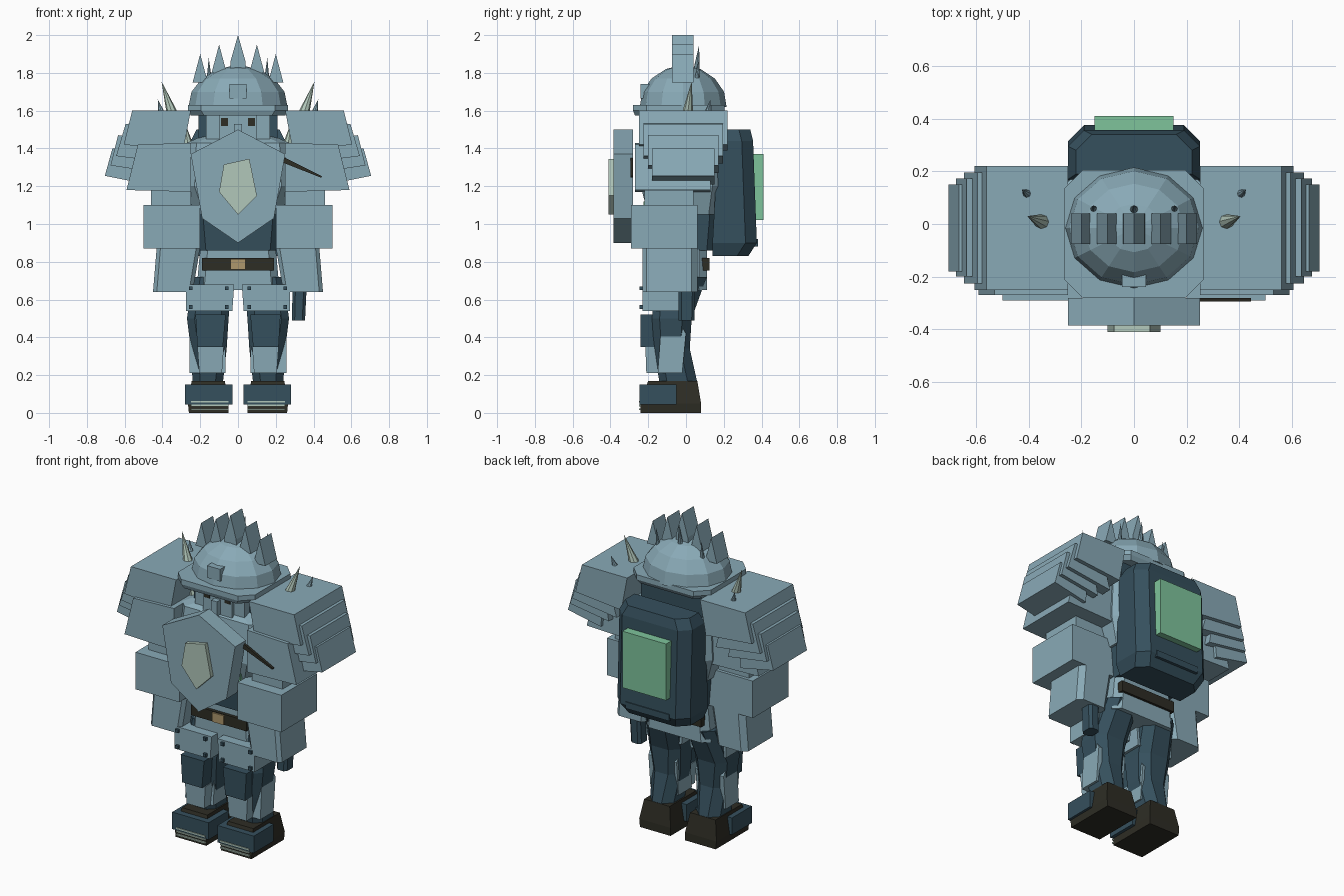
import bpy, bmesh, math
from mathutils import Vector

cube = bpy.data.objects.get("Cube")
if cube:
    bpy.data.objects.remove(cube, do_unlink=True)


def material(name, rgb):
    m = bpy.data.materials.new(name)
    m.use_nodes = True
    m.diffuse_color = (*rgb, 1)
    m.node_tree.nodes["Principled BSDF"].inputs["Base Color"].default_value = (*rgb, 1)
    return m


STEEL = material("steel blue", (0.25, 0.40, 0.47))
NAVY = material("dark navy", (0.036, 0.08, 0.11))
DARK = material("dark brown", (0.027, 0.026, 0.018))
GREEN = material("mint green", (0.21, 0.55, 0.33))
TAN = material("buckle tan", (0.42, 0.31, 0.15))
CREAM = material("pale cream", (0.44, 0.57, 0.49))


def finish(name, bm, mat, mirror=False):
    """Make an object, plus its mirrored twin when asked."""
    bmesh.ops.recalc_face_normals(bm, faces=bm.faces)
    for side, label in ((1, "left_"), (-1, "right_")) if mirror else ((1, ""),):
        if side < 0:
            for v in bm.verts:
                v.co.x *= -1
            bmesh.ops.reverse_faces(bm, faces=bm.faces)
        mesh = bpy.data.meshes.new(label + name)
        bm.to_mesh(mesh)
        mesh.materials.append(mat)
        bpy.context.collection.objects.link(bpy.data.objects.new(label + name, mesh))
    bm.free()


def skin(name, rings, mat, mirror=False):
    """Join rings of points into a closed solid."""
    bm = bmesh.new()
    loops = [[bm.verts.new(p) for p in ring] for ring in rings]
    n = len(loops[0])
    for a, b in zip(loops, loops[1:]):
        for i in range(n):
            j = (i + 1) % n
            bm.faces.new((a[i], a[j], b[j], b[i]))
    bm.faces.new(loops[0])
    bm.faces.new(loops[-1])
    finish(name, bm, mat, mirror)


def box(name, x, y, z, mat, mirror=False):
    skin(name, [[(x[0], y[0], h), (x[1], y[0], h), (x[1], y[1], h), (x[0], y[1], h)]
                for h in z], mat, mirror)


def loft(name, sections, mat, front=0, back=0, mirror=False):
    """Stack of rectangles (z, x0, x1, y0, y1) with chamfered corners."""
    rings = []
    for z, x0, x1, y0, y1 in sections:
        f, b = front, back
        ring = [(x0 + f, y0), (x1 - f, y0)]
        ring += [(x1, y0 + f)] if f else []
        ring += [(x1, y1 - b), (x1 - b, y1)] if b else [(x1, y1)]
        ring += [(x0 + b, y1), (x0, y1 - b)] if b else [(x0, y1)]
        ring += [(x0, y0 + f)] if f else []
        rings.append([(px, py, z) for px, py in ring])
    skin(name, rings, mat, mirror)


def prism(name, pts, y, mat, mirror=False):
    """Front outline of (x, z) points, extruded in depth."""
    skin(name, [[(px, d, pz) for px, pz in pts] for d in y], mat, mirror)


def spike(name, base, tip, r, mat, mirror=False):
    base, tip = Vector(base), Vector(tip)
    turn = Vector((0, 0, 1)).rotation_difference(tip - base)
    bm = bmesh.new()
    bmesh.ops.create_cone(bm, cap_ends=True, segments=8, radius1=r, radius2=0,
                          depth=(tip - base).length)
    for v in bm.verts:
        v.co = turn @ v.co + (base + tip) / 2
    finish(name, bm, mat, mirror)


# Boots and toe caps
loft("boot", [(0, 0.05, 0.26, -0.24, 0.08), (0.05, 0.05, 0.265, -0.24, 0.08),
              (0.17, 0.07, 0.245, -0.2, 0.06)], DARK, mirror=True)
box("toe_cap", (0.03, 0.28), (-0.245, -0.05), (0.045, 0.15), NAVY, True)
for i in range(3):
    z = 0.015 + i * 0.02
    box(f"toe_stripe_{i}", (0.05, 0.25), (-0.25, -0.24), (z, z + 0.009), CREAM, True)

# Legs with knee and shin armour
loft("leg", [(0.16, 0.08, 0.24, -0.14, 0.06), (0.34, 0.06, 0.25, -0.17, 0.02),
             (0.5, 0.05, 0.27, -0.18, 0.03), (0.72, 0.03, 0.24, -0.16, 0.11)],
     NAVY, 0.04, 0.05, True)
loft("knee_plate", [(0.35, 0.08, 0.215, -0.24, -0.12), (0.52, 0.065, 0.225, -0.24, -0.12)],
     NAVY, mirror=True)
loft("shin_plate", [(0.21, 0.085, 0.205, -0.21, -0.1), (0.35, 0.075, 0.215, -0.215, -0.1)],
     STEEL, mirror=True)
skin("calf_side_plate", [[(x, -0.15, 0.21), (x, -0.02, 0.21), (x, 0.0, 0.42),
                          (x, -0.08, 0.55), (x, -0.13, 0.48)] for x in (0.065, 0.258)],
     STEEL, True)
loft("thigh_guard", [(0.54, 0.03, 0.275, -0.23, 0.0), (0.68, 0.02, 0.275, -0.23, 0.0)],
     STEEL, mirror=True)
for i, x in enumerate((0.06, 0.25)):
    for j, z in enumerate((0.56, 0.66)):
        box(f"thigh_stud_{i}{j}", (x - 0.01, x + 0.01), (-0.245, -0.22),
            (z - 0.01, z + 0.01), NAVY, True)

# Hips, belt, torso
loft("hips", [(0.65, -0.22, 0.22, -0.17, 0.11), (0.87, -0.2, 0.2, -0.17, 0.11)],
     STEEL, 0.04, 0.04)
box("belt", (-0.19, 0.19), (-0.19, 0.125), (0.755, 0.82), DARK)
box("belt_buckle", (-0.04, 0.04), (-0.2, -0.18), (0.758, 0.815), TAN)
loft("abdomen", [(0.86, -0.2, 0.2, -0.18, 0.14), (1.1, -0.22, 0.22, -0.2, 0.16)],
     NAVY, 0.03, 0.03)
loft("chest", [(1.05, -0.23, 0.23, -0.2, 0.16), (1.2, -0.28, 0.28, -0.24, 0.18),
               (1.43, -0.27, 0.27, -0.21, 0.18), (1.47, -0.18, 0.18, -0.15, 0.12)],
     STEEL, 0.05, 0.04)
box("chest_light", (-0.175, 0.175), (-0.225, -0.1), (1.02, 1.12), GREEN)

# Backpack
loft("backpack", [(0.83, -0.22, 0.22, 0.14, 0.33), (0.9, -0.25, 0.25, 0.14, 0.375),
                  (1.44, -0.25, 0.25, 0.17, 0.355), (1.5, -0.22, 0.22, 0.19, 0.34)],
     NAVY, 0, 0.06)
box("backpack_lower_strap", (-0.15, 0.15), (0.3, 0.38), (0.88, 0.92), NAVY)
box("backpack_panel", (-0.15, 0.15), (0.34, 0.41), (1.02, 1.37), GREEN)

# Arms
prism("upper_arm", [(0.25, 1.43), (0.53, 1.42), (0.59, 1.18), (0.25, 1.17)],
      (-0.27, 0.13), STEEL, True)
box("elbow", (0.25, 0.46), (-0.22, 0.04), (1.08, 1.2), STEEL, True)
box("gauntlet", (0.2, 0.5), (-0.29, 0.06), (0.87, 1.1), STEEL, True)
loft("forearm_guard", [(0.64, 0.24, 0.45, -0.23, 0.06), (0.88, 0.2, 0.43, -0.23, 0.06)],
     STEEL, 0.02, 0.03, True)
loft("hip_holster", [(0.49, 0.285, 0.355, -0.04, 0.045), (0.7, 0.29, 0.365, -0.04, 0.05)],
     NAVY, 0.015, 0.015)

# Overlapping shoulder plates
prism("shoulder_plate_top", [(0.25, 1.6), (0.56, 1.6), (0.605, 1.42), (0.29, 1.39)],
      (-0.25, 0.22), STEEL, True)
prism("shoulder_plate_upper", [(0.4, 1.54), (0.595, 1.53), (0.645, 1.36), (0.34, 1.32)],
      (-0.225, 0.195), STEEL, True)
prism("shoulder_plate_middle", [(0.44, 1.45), (0.635, 1.47), (0.675, 1.31), (0.41, 1.27)],
      (-0.2, 0.172), STEEL, True)
prism("shoulder_plate_lower", [(0.46, 1.4), (0.665, 1.4), (0.705, 1.255), (0.48, 1.21)],
      (-0.18, 0.15), STEEL, True)
spike("shoulder_spike", (0.34, 0.005, 1.56), (0.405, 0.03, 1.755), 0.034, CREAM, True)
spike("small_shoulder_spike", (0.4, 0.11, 1.57), (0.425, 0.13, 1.66), 0.022, STEEL, True)
spike("collar_spike", (0.26, -0.05, 1.4), (0.29, -0.06, 1.56), 0.03, CREAM, True)

# Head
box("hood", (-0.21, 0.21), (-0.13, 0.14), (1.41, 1.6), NAVY)
box("head", (-0.17, 0.17), (-0.18, 0.1), (1.38, 1.61), STEEL)
box("face", (-0.1, 0.1), (-0.2, 0), (1.4, 1.6), STEEL)
box("nose", (-0.02, 0.02), (-0.235, -0.19), (1.44, 1.53), STEEL)
box("eye", (0.052, 0.09), (-0.205, -0.19), (1.52, 1.56), DARK, True)

# Helmet: brim, faceted dome, front badge
loft("helmet_brim", [(1.575, -0.25, 0.25, -0.27, 0.19), (1.6, -0.265, 0.265, -0.28, 0.205),
                     (1.63, -0.265, 0.265, -0.28, 0.205)], STEEL, 0.07, 0.07)
dome = []
for z, r in ((1.62, 1), (1.7, 0.94), (1.77, 0.73), (1.82, 0.4), (1.835, 0.15)):
    angles = [math.tau * i / 12 for i in range(12)]
    dome.append([(0.262 * r * math.cos(a), -0.015 + 0.23 * r * math.sin(a), z) for a in angles])
skin("helmet_dome", dome, STEEL)
box("helmet_badge", (-0.045, 0.045), (-0.24, -0.15), (1.665, 1.74), STEEL)

# Helmet crest fins and rear spikes
for i in range(-2, 3):
    x, top = i * 0.1, 2 - 0.05 * abs(i)
    prism(f"crest_fin_{i + 3}", [(x - 0.045, top - 0.24), (x + 0.045, top - 0.24),
                                 (x + 0.04, top - 0.14), (x, top), (x - 0.04, top - 0.14)]
          if i == 0 else [(x - 0.04, top - 0.15), (x + 0.04, top - 0.15), (x, top)],
          (-0.075, 0.04), STEEL)
for i in (-1, 0, 1):
    top = 1.95 - 0.07 * abs(i)
    spike(f"rear_spike_{i + 2}", (i * 0.15, 0.045, top - 0.22), (i * 0.155, 0.07, top),
          0.026, STEEL)

# Shield with centre gem and grip rod
prism("shield", [(0, 1.5), (0.25, 1.37), (0.19, 1.03), (0, 0.9), (-0.19, 1.03),
                 (-0.25, 1.37)], (-0.385, -0.28), STEEL)
prism("shield_emblem", [(-0.075, 1.315), (0.06, 1.345), (0.1, 1.15), (0, 1.05),
                        (-0.1, 1.17)], (-0.41, -0.38), CREAM)
prism("grip_rod", [(0.2, 1.36), (0.25, 1.35), (0.445, 1.253), (0.44, 1.245), (0.2, 1.34)],
      (-0.295, -0.28), DARK)
